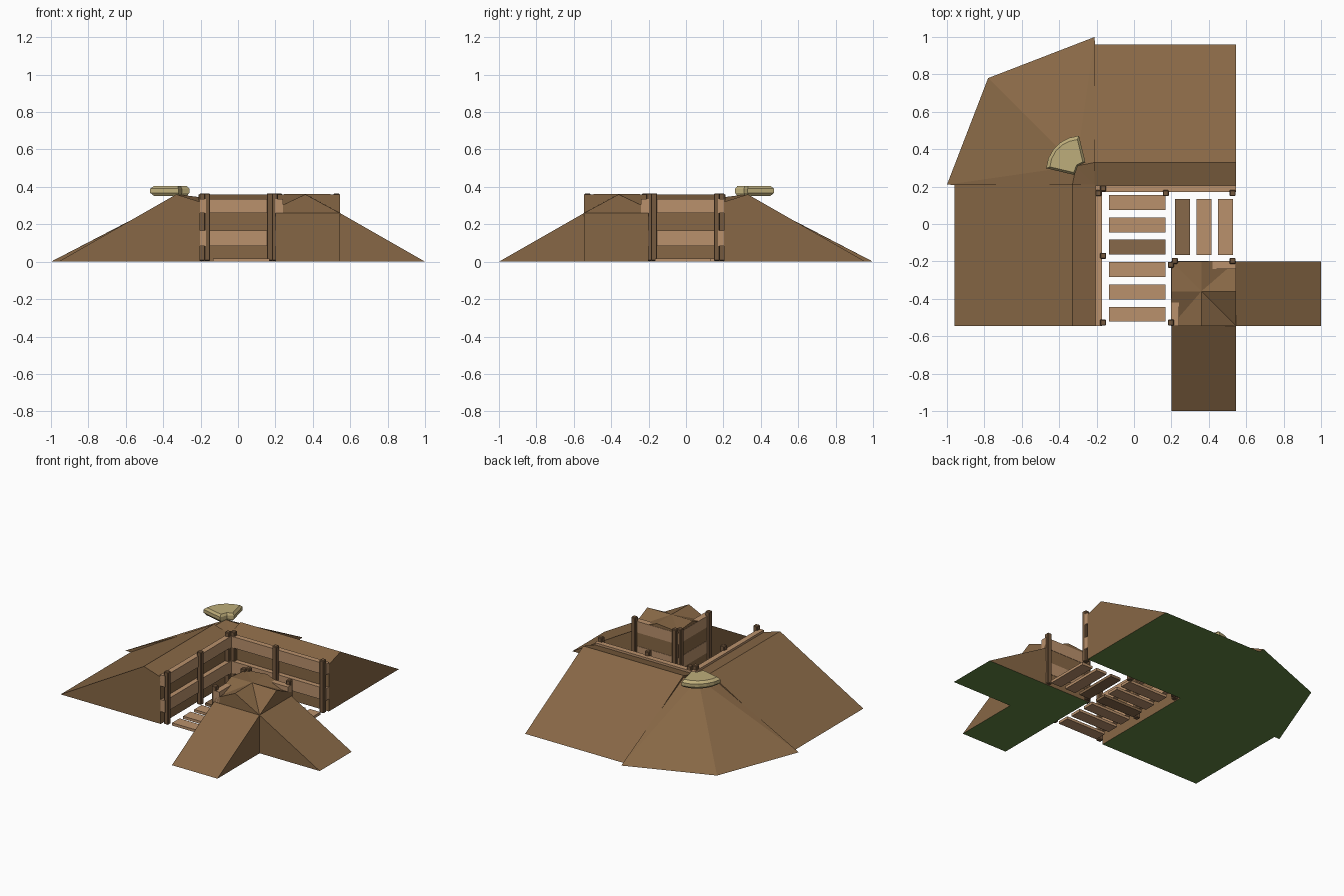
import bpy, bmesh, math

cube = bpy.data.objects.get("Cube")
if cube:
    bpy.data.objects.remove(cube, do_unlink=True)


def material(name, srgb):
    lin = [c / 12.92 if c <= 0.04045 else ((c + 0.055) / 1.055) ** 2.4 for c in srgb]
    m = bpy.data.materials.new(name)
    m.diffuse_color = (*lin, 1)
    m.use_nodes = True
    m.node_tree.nodes["Principled BSDF"].inputs["Base Color"].default_value = (*lin, 1)
    return m


earth = material("earth brown", (0.53, 0.405, 0.272))
grass = material("underside green", (0.39, 0.52, 0.265))
light_wood = material("light wood", (0.73, 0.57, 0.425))
mid_wood = material("mid wood", (0.53, 0.41, 0.29))
dark_wood = material("dark wood", (0.46, 0.35, 0.245))
sand = material("sand cloth", (0.745, 0.68, 0.48))


def finish(name, bm, mats, flip=False):
    """Turn a bmesh into an object; flip reflects it across the trench diagonal."""
    if flip:
        for v in bm.verts:
            v.co.x, v.co.y = -v.co.y, -v.co.x
    bmesh.ops.recalc_face_normals(bm, faces=bm.faces)
    bm.normal_update()
    if len(mats) > 1:
        for f in bm.faces:
            f.material_index = 1 if f.normal.z < -0.9 else 0
    me = bpy.data.meshes.new(name)
    bm.to_mesh(me)
    bm.free()
    for m in mats:
        me.materials.append(m)
    ob = bpy.data.objects.new(name, me)
    bpy.context.collection.objects.link(ob)
    return ob


def box(name, x, y, z, mat, flip=False):
    """Box between (min, max) pairs."""
    bm = bmesh.new()
    bmesh.ops.create_cube(bm, size=1)
    for v in bm.verts:
        v.co = [r[0] if c < 0 else r[1] for c, r in zip(v.co, (x, y, z))]
    return finish(name, bm, [mat], flip)


def berm(name, profile, y0, y1, flip=False):
    """Earth bank: an x-z profile swept along y."""
    bm = bmesh.new()
    a = [bm.verts.new((x, y0, z)) for x, z in profile]
    b = [bm.verts.new((x, y1, z)) for x, z in profile]
    bm.faces.new(a)
    bm.faces.new(b)
    for i in range(len(a)):
        j = (i + 1) % len(a)
        bm.faces.new((a[i], a[j], b[j], b[i]))
    finish(name, bm, [earth, grass], flip)


def mound(name, ring, apex):
    """Faceted earth mound: flat base, upright sides, top fanned to an apex."""
    bm = bmesh.new()
    low = [bm.verts.new((x, y, 0)) for x, y, z in ring]
    top = [bm.verts.new(p) if p[2] > 0 else l for p, l in zip(ring, low)]
    tip = bm.verts.new(apex)
    bm.faces.new(low)
    for i in range(len(ring)):
        j = (i + 1) % len(ring)
        side = list(dict.fromkeys((low[i], low[j], top[j], top[i])))
        if len(side) > 2:
            bm.faces.new(side)
        bm.faces.new((top[i], top[j], tip))
    finish(name, bm, [earth, grass])


# Outer banks, inner ramps, wall rails and posts, each reflected across the diagonal
END = 0.545
for flip, side in ((False, "left"), (True, "back")):
    berm(f"{side}_bank", [(-0.96, 0), (-0.33, 0.36), (-0.203, 0.32), (-0.203, 0)],
         -END, 0.212, flip)
    ramp = "front_ramp" if flip else "right_ramp"
    berm(ramp, [(END, 0), (END, 0.26), (1, 0)], -END, -0.2, flip)
    for level, z in (("lower", (0.085, 0.167)), ("upper", (0.26, 0.336))):
        box(f"{side}_{level}_outer_rail", (-0.207, -0.17), (-END, 0.205), z, light_wood, flip)
        box(f"{side}_{level}_inner_rail", (0.198, 0.24), (-END, -0.2), z, light_wood, flip)
    for i, (x, y) in enumerate([(-0.165, 0.19), (-0.165, -0.17), (-0.165, -0.527),
                                (0.197, -0.218), (0.197, -0.527)]):
        post = box(f"{side}_post_{i + 1}", (x - 0.016, x + 0.016), (y - 0.016, y + 0.016),
                   (0.005, 0.365), dark_wood, flip)
        bevel = post.modifiers.new("worn_edges", "BEVEL")
        bevel.width = 0.004
        bevel.segments = 1

# Outer corner bank
mound("outer_corner_bank",
      [(-0.203, 0.203, 0.32), (-0.33, 0.205, 0.345), (-1, 0.21, 0), (-0.78, 0.78, 0),
       (-0.21, 1, 0), (-0.205, 0.33, 0.345)],
      (-0.31, 0.31, 0.358))

# Inner corner mound: crossing ridges that end in small gables
half = [(0.36, -END, 0.36), (0.2, -END, 0.285), (0.2, -0.36, 0.36)]
mirrored = [(-y, -x, z) for x, y, z in reversed(half)]
mound("inner_corner_mound",
      [(END, -END, 0.26)] + half + [(0.2, -0.2, 0.345)] + mirrored,
      (0.36, -0.36, 0.362))

# Floor planks along both legs of the trench
for i in range(6):
    y = 0.115 - i * 0.1195
    box(f"front_floor_plank_{i + 1}", (-0.133, 0.168), (y - 0.04, y + 0.04), (0, 0.018),
        mid_wood if i == 2 else light_wood)
for i in range(3):
    x = 0.26 + i * 0.115
    box(f"side_floor_plank_{i + 1}", (x - 0.04, x + 0.04), (-0.167, 0.134), (0, 0.018),
        mid_wood if i == 0 else light_wood)

# Fan-shaped sandbag on the outer corner
bm = bmesh.new()
outline = [(-0.26, 0.33), (-0.3, 0.31), (-0.318, 0.262)]
for k in range(6):
    a = math.radians(176 - k * 16.5)
    outline.append((-0.283 + 0.187 * math.cos(a), 0.285 + 0.187 * math.sin(a)))
levels = ((0.352, 0.84), (0.368, 1), (0.39, 1), (0.405, 0.84))
rings = [[bm.verts.new((-0.345 + (x + 0.345) * s, 0.345 + (y - 0.345) * s, z))
          for x, y in outline] for z, s in levels]
bm.faces.new(rings[0])
bm.faces.new(rings[-1])
for lo, hi in zip(rings, rings[1:]):
    for i in range(len(lo)):
        j = (i + 1) % len(lo)
        bm.faces.new((lo[i], lo[j], hi[j], hi[i]))
finish("corner_sandbag", bm, [sand])
